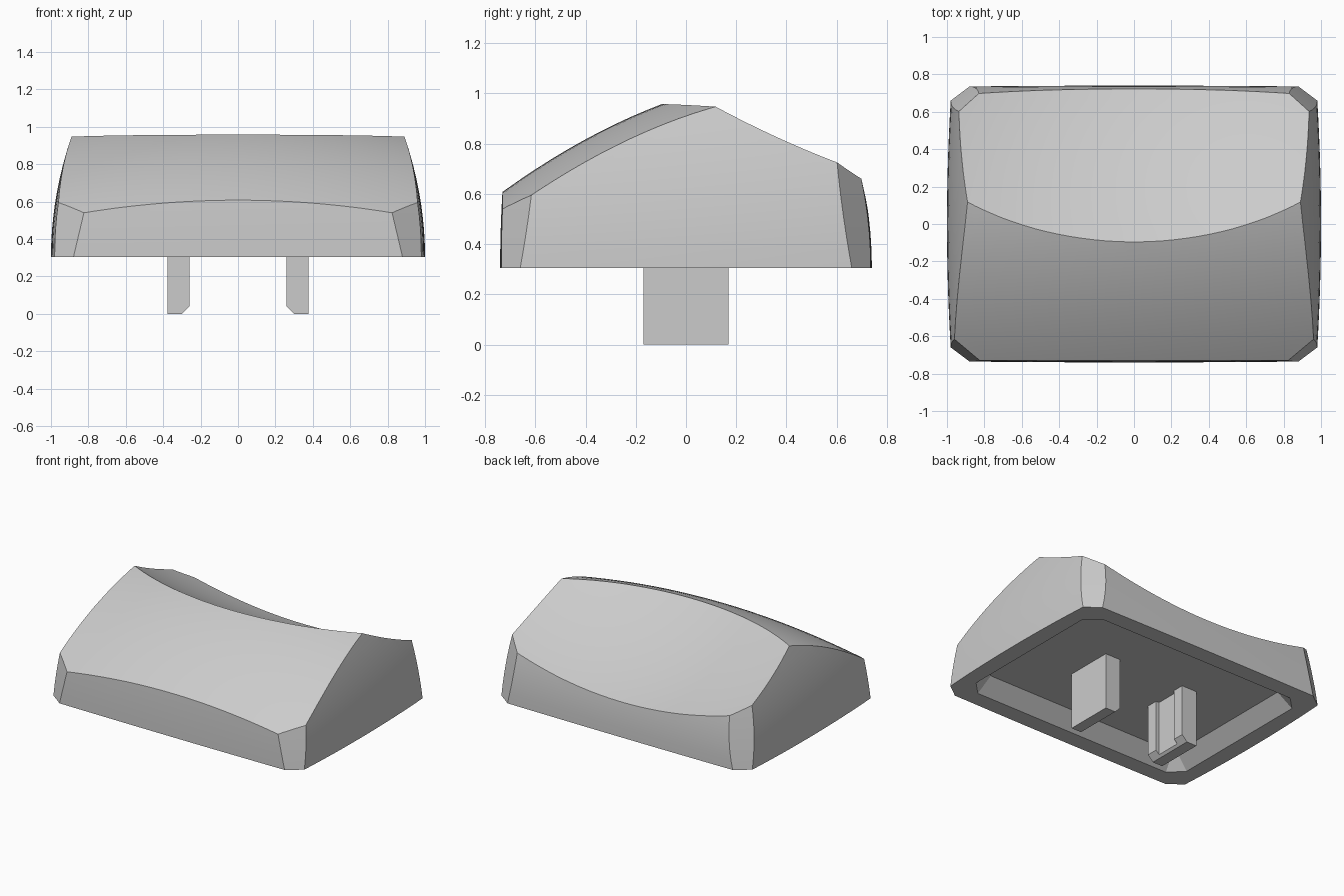
import bpy, bmesh

if "Cube" in bpy.data.objects:
    bpy.data.objects.remove(bpy.data.objects["Cube"])

BASE, CEILING = 0.305, 0.4

grey = bpy.data.materials.new("light grey plastic")
grey.use_nodes = True
colour = (0.6, 0.6, 0.6, 1)
grey.diffuse_color = colour
grey.node_tree.nodes["Principled BSDF"].inputs["Base Color"].default_value = colour


def loft(rings, name):
    """Closed solid through a stack of equal-length rings."""
    bm = bmesh.new()
    loops = [[bm.verts.new(p) for p in ring] for ring in rings]
    n = len(loops[0])
    for low, high in zip(loops, loops[1:]):
        for i in range(n):
            j = (i + 1) % n
            bm.faces.new((low[i], low[j], high[j], high[i]))
    bm.faces.new(loops[0][::-1])
    bm.faces.new(loops[-1])
    bmesh.ops.recalc_face_normals(bm, faces=bm.faces[:])
    mesh = bpy.data.meshes.new(name)
    bm.to_mesh(mesh)
    bm.free()
    mesh.materials.append(grey)
    obj = bpy.data.objects.new(name, mesh)
    bpy.context.collection.objects.link(obj)
    return obj


def combine(target, tool, operation):
    mod = target.modifiers.new("cut", 'BOOLEAN')
    mod.operation, mod.solver, mod.object = operation, 'EXACT', tool
    bpy.context.view_layer.objects.active = target
    bpy.context.view_layer.update()
    bpy.ops.object.modifier_apply(modifier=mod.name)
    bpy.data.objects.remove(tool)


# Bulging side, front and back walls, with cut corners leaning inward
def side_x(y, z):
    return 1 - 0.046 * y * y - 0.265 * (z - BASE) ** 2


def end_y(x, z, back):
    return 0.74 - 0.006 * x * x - (0.3 if back else 0.1) * (z - BASE) ** 2


def corner(z, back):
    """x where the end wall stops and y where the side wall stops."""
    d = z - BASE
    c = 1.116 - 0.14 * d - 0.08 * d * d
    x, y = 0.85, 0.65
    for _ in range(12):
        y = (c - 0.6 * side_x(y, z)) / 0.8
        x = (c - 0.8 * end_y(x, z, back)) / 0.6
    return x, y


def outline(z, n=16):
    xf, yf = corner(z, False)
    xb, yb = corner(z, True)
    steps = [i / n for i in range(n + 1)]
    right = [-yf + (yf + yb) * t for t in steps]
    rear = [xb * (1 - 2 * t) for t in steps]
    front = [xf * (2 * t - 1) for t in steps]
    return ([(side_x(y, z), y, z) for y in right]
            + [(x, end_y(x, z, True), z) for x in rear]
            + [(-side_x(y, z), y, z) for y in reversed(right)]
            + [(x, -end_y(x, z, False), z) for x in front])


cap = loft([outline(BASE + 0.07 * i) for i in range(11)], "cap_body")


# Domed front slope and dished rear slope, meeting in a curved ridge
def dome(x, y):
    return 0.992 + 0.328 * y - 0.27 * y * y - 0.1 * x * x


def dish(x, y):
    return 0.896 - 0.63 * y + 0.2 * y * y + 0.155 * x * x


def slope_solid(height, name, half=1.1, n=35):
    spread = [half * (2 * i / n - 1) for i in range(n + 1)]
    return loft([[(half, y, 0), (-half, y, 0)] + [(x, y, height(x, y)) for x in spread]
                 for y in spread], name)


combine(cap, slope_solid(dome, "front_slope"), 'INTERSECT')
combine(cap, slope_solid(dish, "rear_slope"), 'INTERSECT')


# Hollow underside with drafted walls
def octagon(hx, hy, c, z):
    quarter = [(hx, hy - c), (hx - c, hy)]
    half = quarter + [(-x, y) for x, y in reversed(quarter)]
    return [(x, y, z) for x, y in half + [(-x, -y) for x, y in half]]


cavity = loft([octagon(0.90, 0.64, 0.11, BASE - 0.02),
               octagon(0.78, 0.52, 0.02, CEILING)], "cavity")
combine(cap, cavity, 'DIFFERENCE')

bpy.ops.object.select_all(action='DESELECT')
cap.select_set(True)
bpy.context.view_layer.objects.active = cap
bpy.ops.object.shade_smooth_by_angle(angle=0.45)


# Two mounting posts: chamfered inner foot and a shallow inner channel
def post_section(side, inner, y0, y1, name):
    top = CEILING + 0.02
    profile = [(0.378, 0), (0.30, 0), (inner, 0.3 - inner), (inner, top), (0.378, top)]
    loft([[(side * x, y, z) for x, z in profile] for y in (y0, y1)], name)


for side, label in ((1, "left"), (-1, "right")):
    post_section(side, 0.26, -0.17, -0.09, label + "_post_front_rail")
    post_section(side, 0.285, -0.09, 0.09, label + "_post_web")
    post_section(side, 0.26, 0.09, 0.17, label + "_post_rear_rail")
